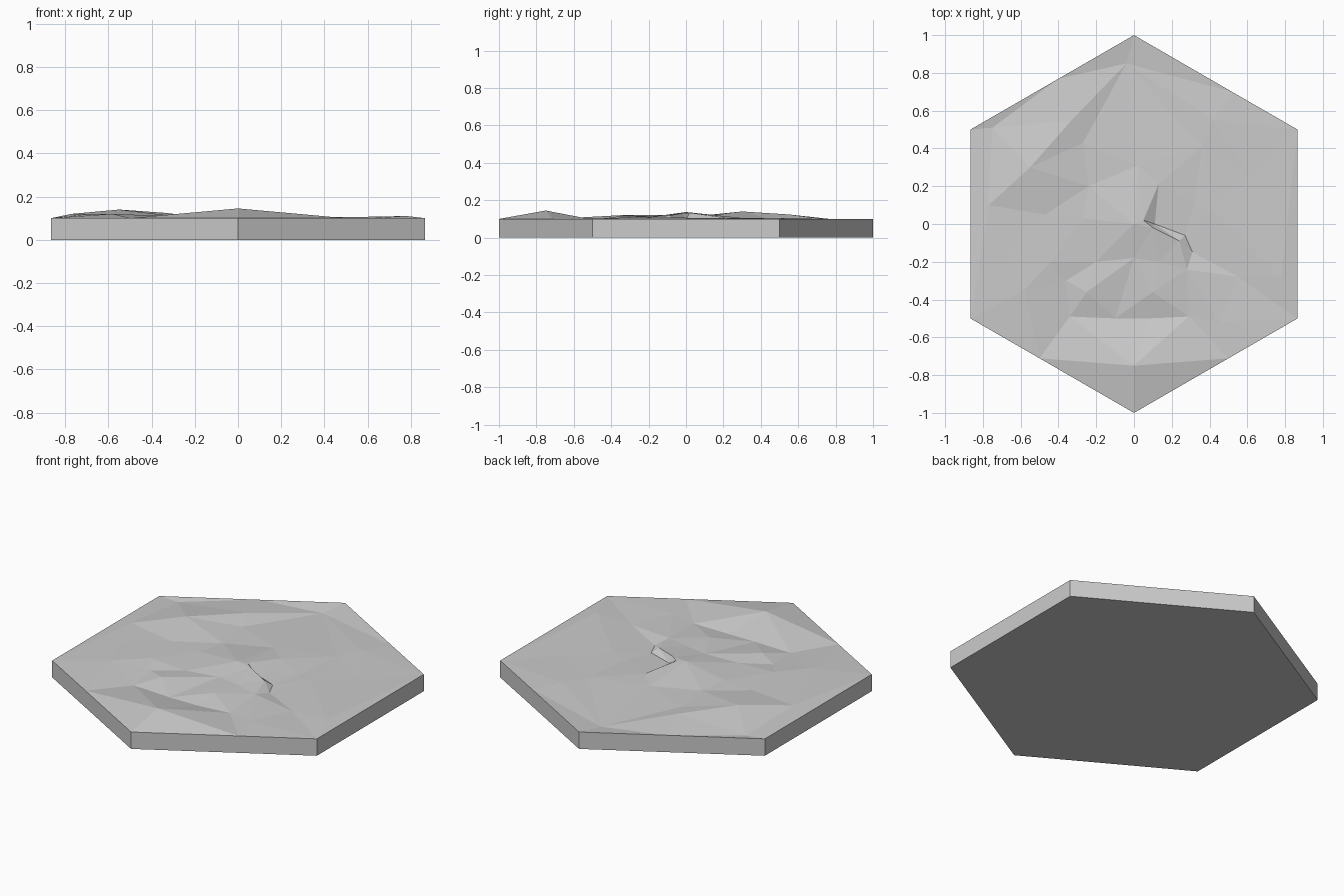
import bpy, bmesh, math
from mathutils import Vector
from mathutils.geometry import delaunay_2d_cdt

if "Cube" in bpy.data.objects:
    bpy.data.objects.remove(bpy.data.objects["Cube"])

BASE = 0.1  # height of the tile rim

# Hexagonal outline, pointed towards front and back
corners = [(math.sin(i * math.pi / 3), -math.cos(i * math.pi / 3)) for i in range(6)]

# Terrain control points: x, y, height relative to rim in thousandths
terrain = [
    (0, 0, 37), (.05, .02, 33), (.1, -.02, 31),             # central mound
    (.02, .31, 4), (-.24, .2, 3), (.13, .21, 6), (.32, .1, -2),
    (-.27, .03, 8), (-.2, -.2, 4), (0, -.18, 12), (.13, -.2, 12),
    (.11, .0, -4), (.27, -.06, -8), (.31, -.15, -10), (.24, -.09, 18),  # gully
    (-.36, -.3, 0), (-.25, -.36, 14), (.1, -.36, 14), (.28, -.24, 8),
    (-.34, -.49, -10), (-.1, -.5, -12), (.08, -.5, -12), (.29, -.49, -5),  # front hollow
    (0, -.75, 45), (-.58, -.35, 20), (-.44, -.2, 14),        # front crest
    (-.55, .3, 40), (-.33, .55, 24), (-.27, .43, 4), (.36, .41, 3),
    (.42, .55, 6), (-.47, .05, 10), (-.68, -.15, 20), (-.77, .1, 20),
    (-.75, .51, -8), (-.04, .85, -15), (.42, .08, 3), (.55, -.28, -3),
    (.62, .25, 3), (.78, -.28, 10), (.45, -.52, 2),
]


# Merge the outline and terrain into one triangulated height surface
points = [(x, y, 0) for x, y in corners] + terrain
for s in (-1, 1):
    points += [(s * .5, -.711, 0)]
points += [(-.4, .769, 0), (.52, .699, 0)]
rim = sorted([i for i, p in enumerate(points)
              if i < 6 or i >= len(points) - 4],
             key=lambda i: math.atan2(points[i][1], points[i][0]))
edges = [(rim[i], rim[(i + 1) % len(rim)]) for i in range(len(rim))]
verts, _, faces, orig, _, _ = delaunay_2d_cdt(
    [Vector(p[:2]) for p in points], edges, [], 1, 1e-5)

bm = bmesh.new()
top = [bm.verts.new((v.x, v.y, BASE + (points[o[0]][2] / 1000 if o else 0)))
       for v, o in zip(verts, orig)]
for f in faces:
    bm.faces.new([top[i] for i in f])

# Side walls and flat underside
border = [e for e in bm.edges if e.is_boundary]
skirt = bmesh.ops.extrude_edge_only(bm, edges=border)["geom"]
for v in skirt:
    if isinstance(v, bmesh.types.BMVert):
        v.co.z = 0
bmesh.ops.holes_fill(bm, edges=[e for e in bm.edges if e.is_boundary], sides=0)
bmesh.ops.recalc_face_normals(bm, faces=bm.faces[:])
mesh = bpy.data.meshes.new("terrain_tile")
bm.to_mesh(mesh)
bm.free()
tile = bpy.data.objects.new("terrain_tile", mesh)
bpy.context.collection.objects.link(tile)
